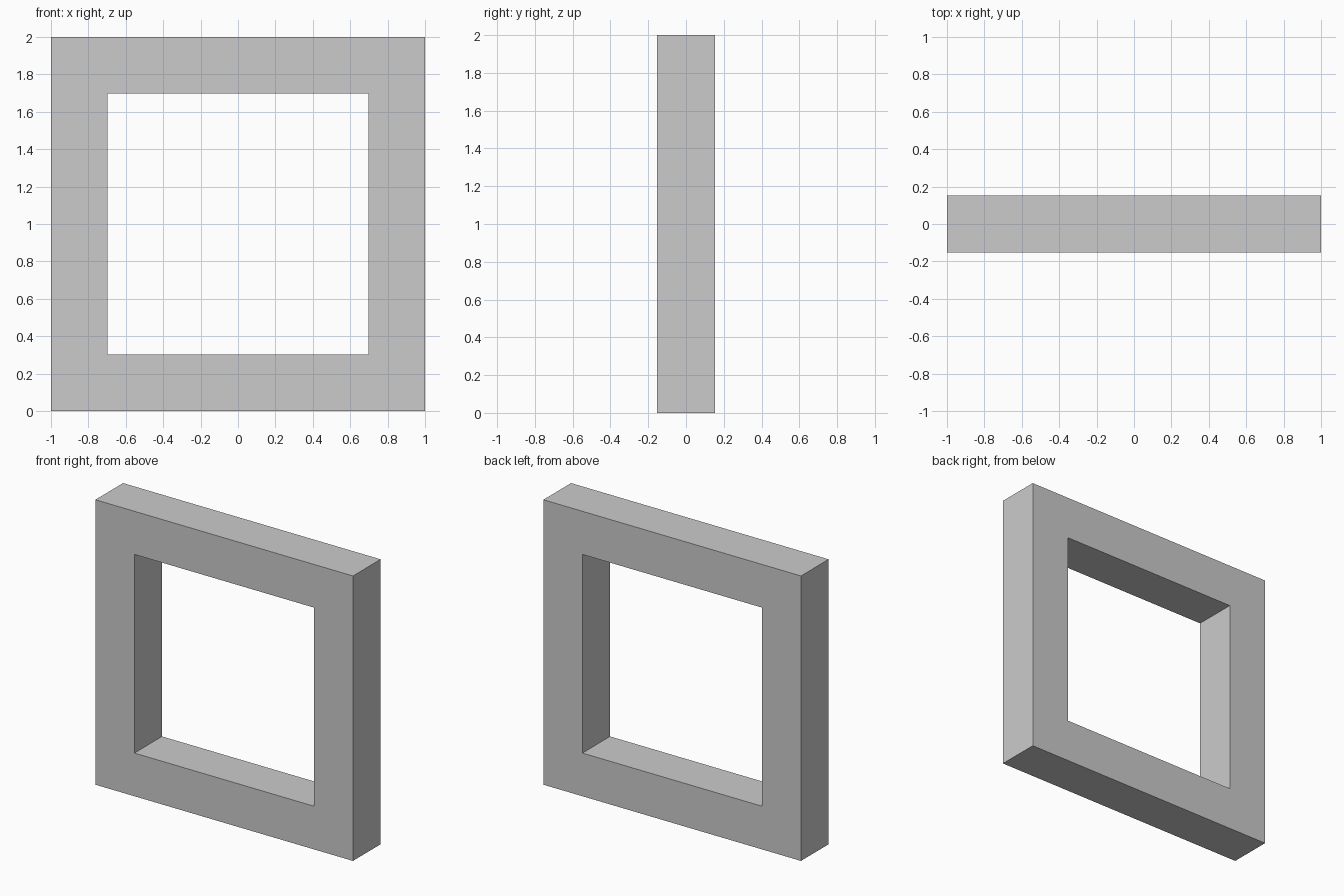
import bpy
import bmesh

if "Cube" in bpy.data.objects:
    bpy.data.objects.remove(bpy.data.objects["Cube"])

OUTER = 1.0      # half width of the frame
INNER = 0.697    # half width of the opening
DEPTH = 0.306    # thickness along y

bm = bmesh.new()


def square(half):
    corners = [(-1, -1), (1, -1), (1, 1), (-1, 1)]
    return [bm.verts.new((x * half, -DEPTH / 2, 1 + z * half)) for x, z in corners]


# Front face: a square ring of four quads
outer, inner = square(OUTER), square(INNER)
ring = []
for i in range(4):
    j = (i + 1) % 4
    ring.append(bm.faces.new((outer[i], outer[j], inner[j], inner[i])))

# Pull the ring back to give the frame its thickness
back = bmesh.ops.extrude_face_region(bm, geom=ring, use_keep_orig=True)
verts = [g for g in back["geom"] if isinstance(g, bmesh.types.BMVert)]
bmesh.ops.translate(bm, verts=verts, vec=(0, DEPTH, 0))
bmesh.ops.recalc_face_normals(bm, faces=bm.faces)

mesh = bpy.data.meshes.new("square_frame")
bm.to_mesh(mesh)
bm.free()
frame = bpy.data.objects.new("square_frame", mesh)
bpy.context.collection.objects.link(frame)
